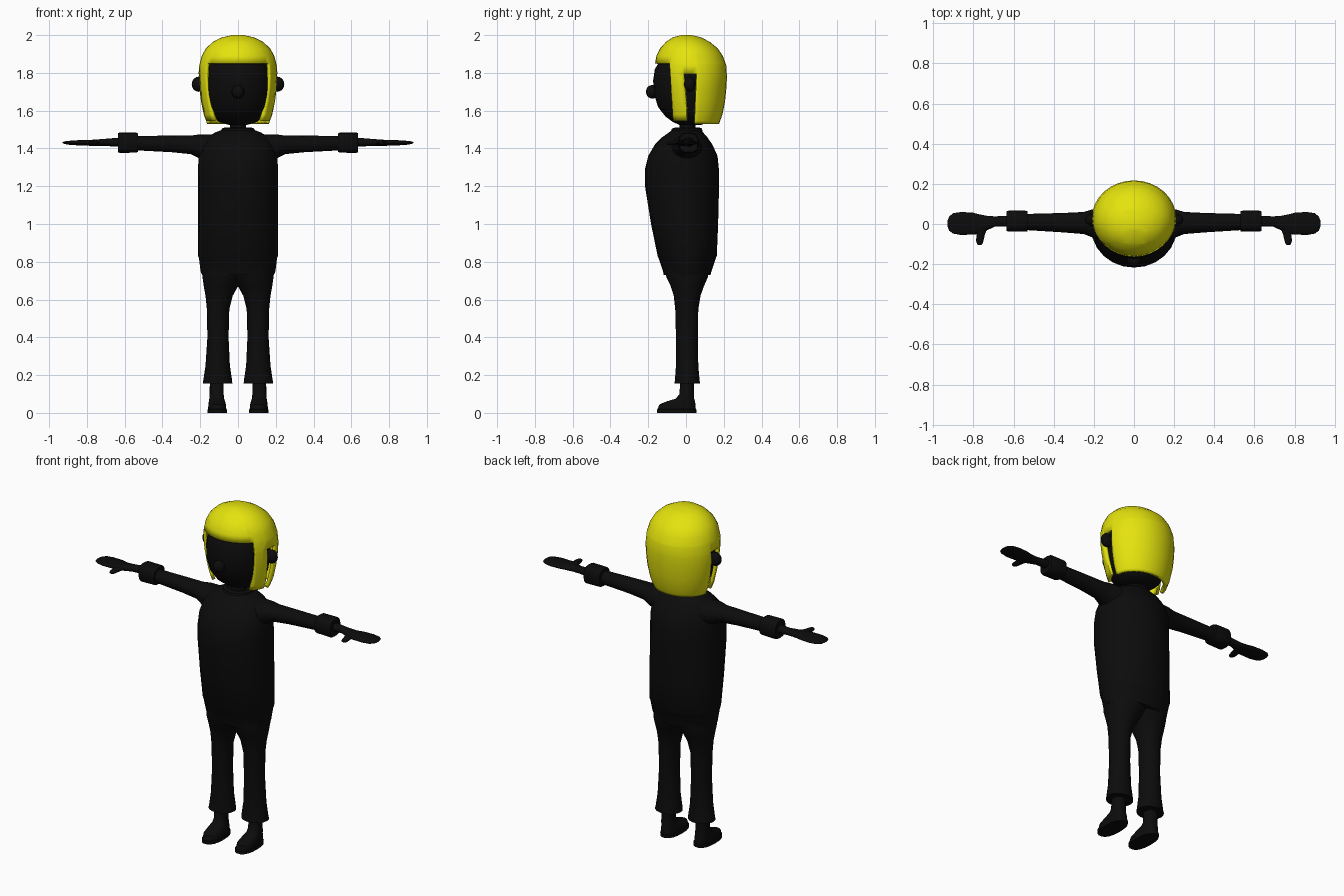
import bpy, bmesh, math
from mathutils import Vector


def material(name, rgb):
    m = bpy.data.materials.new(name)
    m.diffuse_color = (*rgb, 1)
    return m


BLACK = material("black", (0.0035, 0.0035, 0.0035))
YELLOW = material("yellow", (0.78, 0.77, 0.004))


def finish(bm, name, mat, angle=40):
    bmesh.ops.recalc_face_normals(bm, faces=bm.faces[:])
    me = bpy.data.meshes.new(name)
    bm.to_mesh(me)
    bm.free()
    me.materials.append(mat)
    ob = bpy.data.objects.new(name, me)
    bpy.context.collection.objects.link(ob)
    bpy.ops.object.select_all(action='DESELECT')
    ob.select_set(True)
    bpy.context.view_layer.objects.active = ob
    bpy.ops.object.shade_smooth_by_angle(angle=math.radians(angle))
    return ob


def loft_mesh(rings, axis='z', n=20, power=2.0, side=1, cap_end=(True, True)):
    """Rings are (position on axis, u low, u high, v low, v high)."""
    bm = bmesh.new()
    loops = []
    for t, u0, u1, v0, v1 in rings:
        loop = []
        for i in range(n):
            a = 2 * math.pi * i / n
            c, s = math.cos(a), math.sin(a)
            u = (u0 + u1) / 2 + (u1 - u0) / 2 * math.copysign(abs(c) ** (2 / power), c)
            v = (v0 + v1) / 2 + (v1 - v0) / 2 * math.copysign(abs(s) ** (2 / power), s)
            x, y, z = {'z': (u, v, t), 'x': (t, u, v), 'y': (u, t, v)}[axis]
            loop.append(bm.verts.new((side * x, y, z)))
        loops.append(loop)
    for a, b in zip(loops, loops[1:]):
        for i in range(n):
            j = (i + 1) % n
            bm.faces.new((a[i], a[j], b[j], b[i]))
    if cap_end[0]:
        bm.faces.new(loops[0])
    if cap_end[1]:
        bm.faces.new(loops[-1])
    return bm


def loft(name, rings, mat=BLACK, **kw):
    return finish(loft_mesh(rings, **kw), name, mat)


def ball(name, centre, radii, mat=BLACK):
    bm = bmesh.new()
    bmesh.ops.create_uvsphere(bm, u_segments=16, v_segments=10, radius=1)
    for v in bm.verts:
        v.co = Vector(c + r * p for c, r, p in zip(centre, radii, v.co))
    return finish(bm, name, mat)


# Jacket body, with a slightly stepped hem band
loft("jacket", [
    (0.73, -.19, .19, -.118, .13), (0.75, -.198, .198, -.122, .135),
    (0.82, -.207, .207, -.145, .158), (0.83, -.211, .211, -.15, .163),
    (1.0, -.213, .213, -.185, .17), (1.2, -.213, .213, -.217, .175),
    (1.29, -.212, .212, -.217, .174), (1.36, -.208, .208, -.20, .167),
    (1.42, -.192, .192, -.165, .14), (1.46, -.165, .165, -.125, .112),
    (1.485, -.12, .12, -.09, .09), (1.50, -.08, .08, -.07, .075)], n=24)
loft("collar", [(1.47, -.10, .10, -.085, .09), (1.505, -.085, .085, -.075, .085),
                (1.512, -.07, .07, -.055, .07), (1.49, -.05, .05, -.04, .05)])
loft("neck", [(1.47, -.045, .045, -.035, .05), (1.60, -.04, .04, -.035, .05)], n=16)

# Head and nose
loft("head", [
    (1.525, -.05, .05, -.035, .08), (1.54, -.10, .10, -.07, .125),
    (1.57, -.135, .135, -.11, .15), (1.62, -.16, .16, -.148, .165),
    (1.69, -.173, .173, -.17, .175), (1.76, -.175, .175, -.174, .18),
    (1.82, -.168, .168, -.165, .175), (1.86, -.15, .15, -.14, .16),
    (1.92, -.10, .10, -.09, .11), (1.94, -.04, .04, -.04, .05)], n=24)
ball("nose", (0, -.178, 1.70), (.034, .034, .036))

# Helmet of hair: a shell cut along straight lines for the face and ear slots
bm = loft_mesh([
    (1.53, -.165, .165, -.11, .175), (1.58, -.183, .183, -.125, .193),
    (1.65, -.198, .198, -.14, .207), (1.72, -.207, .207, -.152, .214),
    (1.78, -.21, .21, -.16, .217), (1.84, -.205, .205, -.165, .213),
    (1.89, -.192, .192, -.157, .195), (1.93, -.17, .17, -.137, .168),
    (1.965, -.132, .132, -.105, .125), (1.988, -.085, .085, -.07, .08),
    (2.0, -.03, .03, -.025, .03)], n=32, cap_end=(False, True))


def line_y(z, top, bottom):
    """Slanted line in the side profile between z 1.53 and 1.84."""
    return bottom + (top - bottom) * (z - 1.53) / 0.31


CUTS = [(-.087, -.068), (-.018, .008), (.058, .045)]  # lock front, slot front, slot back
for top, bottom in CUTS:
    bmesh.ops.bisect_plane(bm, geom=bm.verts[:] + bm.edges[:] + bm.faces[:], dist=1e-5,
                           plane_co=(0, bottom, 1.53), plane_no=(0, .31, bottom - top))
for z in (1.545, 1.795, 1.85):
    bmesh.ops.bisect_plane(bm, geom=bm.verts[:] + bm.edges[:] + bm.faces[:], dist=1e-5,
                           plane_co=(0, 0, z), plane_no=(0, 0, 1))
gone = []
for f in bm.faces:
    c = f.calc_center_median()
    lock, slot_a, slot_b = (line_y(c.z, *p) for p in CUTS)
    face_gap = c.z < 1.85 and c.y < lock
    slot = c.z < 1.795 and slot_a < c.y < slot_b
    lock_tip = c.z < 1.545 and c.y < slot_b
    if face_gap or slot or lock_tip:
        gone.append(f)
bmesh.ops.delete(bm, geom=gone, context='FACES')
hair = finish(bm, "hair_shell", YELLOW)
solid = hair.modifiers.new("thickness", 'SOLIDIFY')
solid.thickness = 0.018
solid.offset = -1

for side, tag in ((-1, "left"), (1, "right")):
    # Ear
    ball(f"{tag}_ear", (side * .208, .02, 1.74), (.037, .03, .04))
    # Sleeve and cuff
    loft(f"{tag}_sleeve", [
        (.13, -.09, .09, 1.32, 1.475), (.20, -.07, .075, 1.345, 1.475),
        (.25, -.05, .06, 1.37, 1.468), (.35, -.042, .055, 1.38, 1.468),
        (.54, -.03, .05, 1.39, 1.466)], axis='x', n=16, side=side)
    loft(f"{tag}_cuff", [
        (.53, -.036, .064, 1.382, 1.48), (.54, -.038, .066, 1.378, 1.484),
        (.625, -.038, .066, 1.376, 1.485), (.635, -.034, .062, 1.38, 1.48)],
        axis='x', n=16, power=3, side=side)
    # Mitten hand with a thumb pointing forward
    loft(f"{tag}_hand", [
        (.62, -.012, .042, 1.41, 1.458), (.69, -.012, .038, 1.412, 1.452),
        (.73, -.03, .04, 1.412, 1.449), (.77, -.05, .048, 1.413, 1.446),
        (.80, -.052, .056, 1.415, 1.445), (.86, -.055, .06, 1.417, 1.443),
        (.90, -.048, .054, 1.42, 1.44), (.92, -.034, .038, 1.424, 1.437),
        (.928, -.015, .018, 1.428, 1.433)], axis='x', n=16, side=side)
    loft(f"{tag}_thumb", [
        (-.01, .725, .79, 1.418, 1.444), (-.05, .742, .785, 1.418, 1.442),
        (-.085, .75, .786, 1.417, 1.439), (-.10, .755, .782, 1.42, 1.436),
        (-.105, .763, .776, 1.425, 1.432)], axis='y', n=12, side=side)
    # Flared trouser leg
    loft(f"{tag}_trouser_leg", [
        (.155, .03, .187, -.062, .076), (.17, .031, .184, -.06, .073),
        (.25, .043, .172, -.054, .066), (.40, .05, .162, -.054, .064),
        (.55, .046, .165, -.058, .066), (.62, .028, .172, -.066, .078),
        (.67, .0, .181, -.082, .096), (.72, -.04, .188, -.106, .118),
        (.78, -.08, .19, -.115, .125)], n=18, side=side)
    # Shoe with sole and ankle
    loft(f"{tag}_shoe", [
        (0, .058, .162, -.155, .056), (.018, .058, .162, -.156, .057),
        (.02, .062, .158, -.152, .053), (.045, .064, .157, -.142, .052),
        (.062, .069, .154, -.10, .048), (.075, .073, .152, -.055, .044),
        (.10, .076, .15, -.035, .042), (.19, .077, .149, -.03, .042)],
        n=18, power=2.4, side=side)
